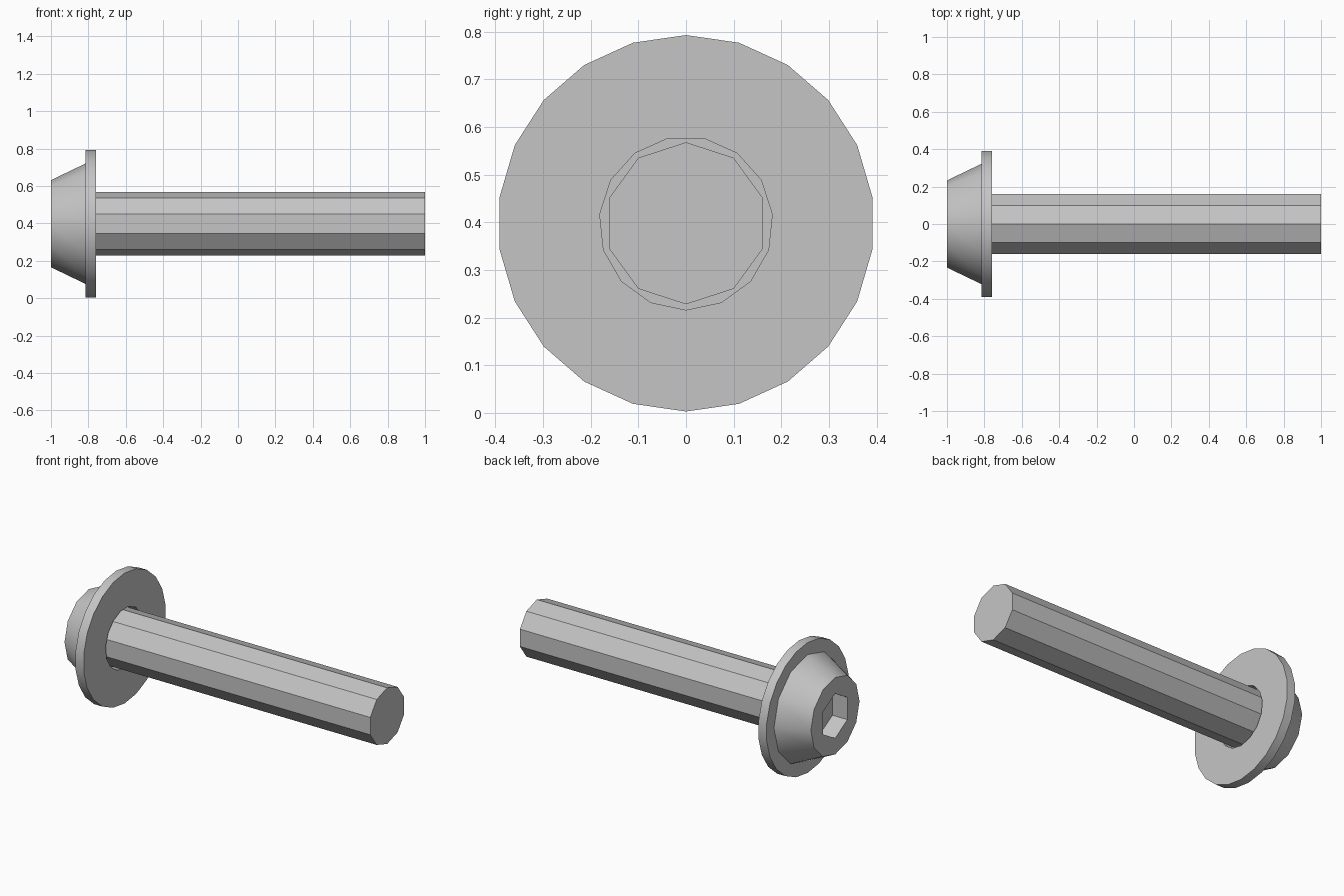
import bpy, bmesh
from math import sin, cos, pi, radians

if "Cube" in bpy.data.objects:
    bpy.data.objects.remove(bpy.data.objects["Cube"])

AXIS_Z = 0.398
HEAD_BACK = -0.815
WASHER_BACK = -0.76

steel = bpy.data.materials.new("grey_steel")
steel.use_nodes = True
grey = (0.56, 0.56, 0.56, 1)
steel.diffuse_color = grey
steel.node_tree.nodes["Principled BSDF"].inputs["Base Color"].default_value = grey


def lathe(name, rings, cap=True, closed=False):
    """Bridge rings of (x, radius, sides, first angle) along the x axis."""
    bm = bmesh.new()
    loops = []
    for x, radius, sides, start in rings:
        verts = [bm.verts.new((x, radius * sin(start + 2 * pi * i / sides),
                               AXIS_Z + radius * cos(start + 2 * pi * i / sides)))
                 for i in range(sides)]
        loops.append([bm.edges.new((verts[i - 1], verts[i])) for i in range(sides)])
    pairs = list(zip(loops, loops[1:]))
    if closed:
        pairs.append((loops[-1], loops[0]))
    for a, b in pairs:
        bmesh.ops.bridge_loops(bm, edges=a + b)
    if cap:
        for loop in (loops[0], loops[-1]):
            bmesh.ops.contextual_create(bm, geom=loop)
    bmesh.ops.recalc_face_normals(bm, faces=bm.faces)
    mesh = bpy.data.meshes.new(name)
    bm.to_mesh(mesh)
    bm.free()
    mesh.materials.append(steel)
    obj = bpy.data.objects.new(name, mesh)
    bpy.context.collection.objects.link(obj)
    bpy.ops.object.select_all(action='DESELECT')
    obj.select_set(True)
    bpy.context.view_layer.objects.active = obj
    bpy.ops.object.shade_smooth_by_angle(angle=radians(31))
    return obj


# Tapered head with a hexagonal socket
lathe("bolt_head", [(HEAD_BACK, 0.322, 12, 0), (-1, 0.233, 12, 0),
                    (-1, 0.135, 6, 0), (-0.9, 0.135, 6, 0)])

# Ten-sided shaft
lathe("bolt_shaft", [(HEAD_BACK, 0.17, 10, 0), (1, 0.17, 10, 0)])

# Flat washer with a loose hole around the shaft
lathe("washer", [(HEAD_BACK, 0.395, 22, 0), (WASHER_BACK, 0.395, 22, 0),
                 (WASHER_BACK, 0.182, 15, pi), (HEAD_BACK, 0.182, 15, pi)],
      cap=False, closed=True)
